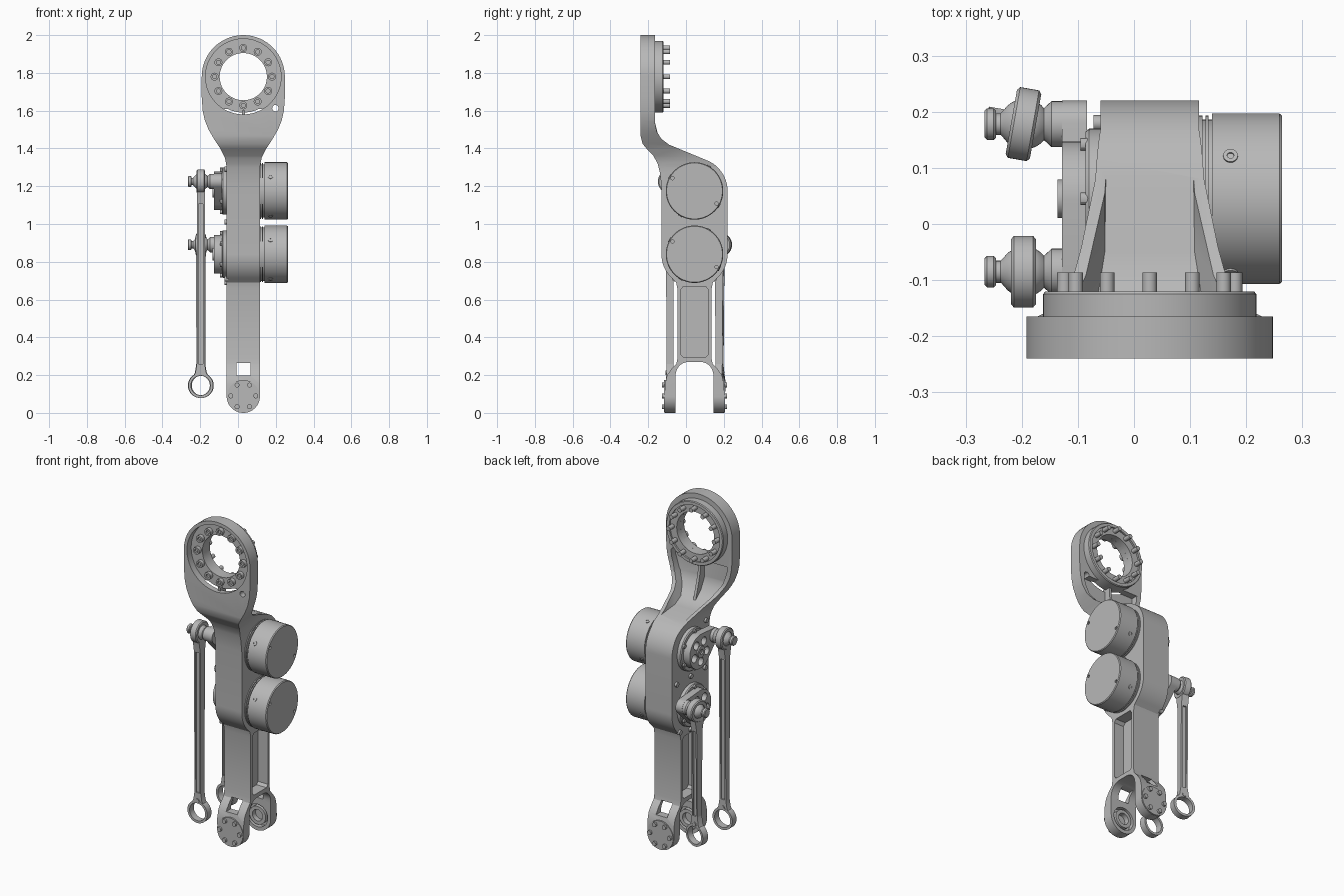
import bpy, bmesh
from math import sin, cos, pi, radians, atan2
from mathutils import Vector

if "Cube" in bpy.data.objects:
    bpy.data.objects.remove(bpy.data.objects["Cube"], do_unlink=True)

metal = bpy.data.materials.new("grey metal")
metal.use_nodes = True
GREY = (0.48, 0.48, 0.48, 1)
metal.diffuse_color = GREY
metal.node_tree.nodes["Principled BSDF"].inputs["Base Color"].default_value = GREY

CX, CY = 0.028, 0.045            # arm centre line
UP, LOW, HEAD = 1.175, 0.84, 1.78  # heights of motors and head ring


def place(axis, u, v, d):
    return (d, u, v) if axis == "x" else (u, d, v)


def finish(name, bm):
    bmesh.ops.remove_doubles(bm, verts=bm.verts, dist=1e-5)
    bmesh.ops.recalc_face_normals(bm, faces=bm.faces)
    mesh = bpy.data.meshes.new(name)
    bm.to_mesh(mesh)
    bm.free()
    mesh.materials.append(metal)
    ob = bpy.data.objects.new(name, mesh)
    bpy.context.collection.objects.link(ob)
    return ob


def prism(name, pts, axis, a, b):
    bm = bmesh.new()
    lo = [bm.verts.new(place(axis, u, v, a)) for u, v in pts]
    hi = [bm.verts.new(place(axis, u, v, b)) for u, v in pts]
    bm.faces.new(lo)
    bm.faces.new(hi)
    for i in range(len(pts)):
        j = (i + 1) % len(pts)
        bm.faces.new((lo[i], lo[j], hi[j], hi[i]))
    return finish(name, bm)


def lathe(name, prof, axis, u, v, seg=48):
    """Closed (radius, depth) outline turned about an axis through (u, v)."""
    bm = bmesh.new()
    rings = [[bm.verts.new(place(axis, u + r * cos(2 * pi * k / seg), v + r * sin(2 * pi * k / seg), d))
              for k in range(seg)] for r, d in prof]
    for i in range(len(prof)):
        a, b = rings[i], rings[(i + 1) % len(prof)]
        if prof[i][0] == 0 and prof[(i + 1) % len(prof)][0] == 0:
            continue
        for k in range(seg):
            m = (k + 1) % seg
            bm.faces.new((a[k], a[m], b[m], b[k]))
    return finish(name, bm)


def disc(name, axis, u, v, r, a, b, seg=48):
    return lathe(name, [(0, a), (r, a), (r, b), (0, b)], axis, u, v, seg)


def tube(name, axis, u, v, r1, r2, a, b):
    return lathe(name, [(r1, a), (r2, a), (r2, b), (r1, b)], axis, u, v)


def rect(u0, u1, v0, v1):
    return [(u0, v0), (u1, v0), (u1, v1), (u0, v1)]


def arc(u, v, r, a, b, n=16):
    return [(u + r * cos(radians(a + (b - a) * i / n)), v + r * sin(radians(a + (b - a) * i / n)))
            for i in range(n + 1)]


def boolean(ob, cutters, op="DIFFERENCE"):
    for c in cutters:
        c.hide_render = True
        m = ob.modifiers.new("cut", "BOOLEAN")
        m.operation, m.solver, m.object = op, "EXACT", c
    dg = bpy.context.evaluated_depsgraph_get()
    mesh = bpy.data.meshes.new_from_object(ob.evaluated_get(dg))
    ob.modifiers.clear()
    ob.data = mesh
    for c in cutters:
        bpy.data.objects.remove(c, do_unlink=True)
    return ob


def sym(half, c):
    """Mirror a half outline of (offset, height) about the line at c."""
    return [(c + o, h) for o, h in half] + [(c - o, h) for o, h in reversed(half)]


# Arm frame: side outline crossed with front outline
leg = [(0.155, -0.05), (0.157, 0.15), (0.145, 0.2), (0.12, 0.235), (0.096, 0.26), (0.09, 0.29), (0.09, 0.655), (0.097, 0.69)]
side = [(CY - o, z) for o, z in leg]
side += arc(CY, LOW, 0.175, 228, 180)
side += [(-0.13, 1.2), (-0.138, 1.27), (-0.15, 1.32), (-0.172, 1.36), (-0.205, 1.395), (-0.23, 1.425),
         (-0.24, 1.465), (-0.24, 2.1), (-0.165, 2.1), (-0.165, 1.54), (-0.155, 1.49), (-0.13, 1.45), (-0.09, 1.42)]
side += arc(CY, UP, 0.175, 66, 0) + arc(CY, LOW, 0.175, 0, -48)
side += [(CY + o, z) for o, z in reversed(leg)]
front = sym(arc(0, 0.088, 0.088, -85, 0) + [(0.088, 1.3), (0.097, 1.35), (0.122, 1.4), (0.155, 1.45), (0.184, 1.5),
            (0.204, 1.55), (0.215, 1.6), (0.22, 1.67)] + arc(0, HEAD, 0.22, 0, 88), CX)
frame = prism("arm_frame", side, "x", -0.5, 0.6)
boolean(frame, [prism("outline", front, "y", -0.6, 0.6)], "INTERSECT")

neck_side = [(0.125, 1.345), (-0.05, 1.36), (-0.12, 1.38), (-0.17, 1.425), (-0.205, 1.49), (-0.205, 1.61), (0.14, 1.61)]
neck = prism("neck_hollow", neck_side, "x", -0.4, 0.5)
boolean(neck, [prism("neck_outline", sym([(0.07, 1.3), (0.08, 1.36), (0.13, 1.45), (0.16, 1.5), (0.185, 1.58),
                                          (0.19, 1.7)], CX), "y", -0.5, 0.5)], "INTERSECT")
fork = sym([(0.1, -0.1), (0.1, 0.18)] + arc(0.03, 0.2, 0.07, 0, 88, 8), CY)
cuts = [neck, prism("fork_gap", fork, "x", -0.4, 0.5),
        disc("head_hole", "y", CX, HEAD, 0.125, -0.4, 0),
        disc("head_recess", "y", CX, HEAD, 0.2, -0.4, -0.2),
        disc("small_hole", "y", 0.198, 1.613, 0.017, -0.4, 0, 16),
        prism("window", rect(-0.008, 0.066, 0.197, 0.265), "y", -0.4, 0.4)]
panel = sym([(0.06, 0.295), (0.074, 0.31), (0.074, 0.65), (0.06, 0.668)], CY)
cuts += [prism("panel", panel, "x", a, b) for a, b in ((-0.3, 0.005), (0.05, 0.3))]
cuts += [disc("bearing_seat", "y", CX, 0.09, 0.068, CY - 0.13, CY + 0.13)]
boolean(frame, cuts)
prism("neck_rib", [(-0.22, 1.6), (-0.165, 1.6), (-0.165, 1.54), (-0.15, 1.48), (-0.12, 1.38), (-0.2, 1.44)],
      "x", CX - 0.008, CX + 0.008)

# Head mounting ring with bolts
lathe("head_ring", [(0.125, -0.2), (0.19, -0.2), (0.19, -0.125), (0.186, -0.12), (0.168, -0.12), (0.168, -0.13),
                    (0.125, -0.13)], "y", CX, HEAD, 64)
for i in range(12):
    a = 2 * pi * i / 12
    u, v = CX + 0.152 * cos(a), HEAD + 0.152 * sin(a)
    disc("head_bolt_shank", "y", u, v, 0.013, -0.15, -0.086, 14)
    lathe("head_bolt_cap", [(0, -0.19), (0.021, -0.19), (0.021, -0.222), (0.011, -0.222), (0.011, -0.212), (0, -0.212)],
          "y", u, v, 16)

# Fork end caps, bolts and bearings
for s in (-1, 1):
    disc("fork_cap", "y", CX, 0.088, 0.086, CY + s * 0.14, CY + s * 0.161)
    tube("fork_bearing", "y", CX, 0.09, 0.034, 0.054, CY + s * 0.1, CY + s * 0.145)
    for i in range(6):
        a = pi * i / 3
        disc("fork_bolt", "y", CX + 0.066 * cos(a), 0.09 + 0.066 * sin(a), 0.013, CY + s * 0.15, CY + s * 0.173, 14)

# Motors on one side, flanges and crank hubs on the other
for z in (UP, LOW):
    lathe("motor_collar", [(0, 0.1), (0.148, 0.1), (0.148, 0.122), (0.141, 0.122), (0.141, 0.127), (0.148, 0.127),
                           (0.148, 0.133), (0.141, 0.133), (0.141, 0.145), (0, 0.145)], "x", CY, z, 64)
    body = lathe("motor", [(0, 0.139), (0.152, 0.139), (0.152, 0.259), (0.148, 0.264), (0, 0.264)], "x", CY, z, 72)
    boolean(body, [disc("dimple", "x", CY + 0.135 * cos(a), z + 0.135 * sin(a), 0.009, 0.255, 0.3, 12)
                   for a in (radians(150), radians(-30))])
    for i in range(4):
        a = radians(60 + 90 * i)
        screw = tube("motor_screw", "x", 0, 0, 0.006, 0.013, -0.006, 0.003)
        screw.location = (0.172, CY + 0.152 * cos(a), z + 0.152 * sin(a))
        screw.rotation_euler = Vector((0, cos(a), sin(a))).to_track_quat("X", "Z").to_euler()
    lathe("output_flange", [(0, -0.04), (0.125, -0.04), (0.125, -0.08), (0.12, -0.086), (0, -0.086)], "x", CY, z)
    for i in range(6):
        a = radians(30 + 60 * i)
        disc("flange_bolt", "x", CY + 0.112 * cos(a), z + 0.112 * sin(a), 0.011, -0.095, -0.08, 12)
for y, z in ((-0.09, 1.01), (0.18, 1.01), (-0.06, 0.71), (0.15, 0.71), (-0.1, 1.29), (0.045, 0.69), (0.045, 1.01)):
    disc("frame_screw", "x", y, z, 0.014, -0.072, -0.05, 14)


def crank_and_rod(label, hub_z, end_y, tilt):
    end_z = hub_z + 0.05
    # Crank: outline around hub and pin, with lightening holes
    d = atan2(end_z - hub_z, end_y - CY) * 180 / pi
    outline = arc(CY, hub_z, 0.102, d + 68, d + 292, 32) + arc(end_y, end_z, 0.042, d - 68, d + 68, 14)
    crank = prism(label + "_crank", outline, "x", -0.128, -0.084)
    holes = [disc("hole", "x", CY + 0.061 * cos(a), hub_z + 0.061 * sin(a), 0.024, -0.2, -0.095, 20)
             for a in [radians(d + 36 + 72 * i) for i in range(5)]]
    boolean(crank, holes)
    tube(label + "_crank_boss", "x", CY, hub_z, 0.015, 0.034, -0.136, -0.11)
    # Stud with ball and end nut
    ball = [(0.045 * sin(radians(t)), -0.195 + 0.045 * cos(radians(t))) for t in range(35, 150, 14)]
    lathe(label + "_ball_stud", [(0, -0.1), (0.041, -0.1), (0.041, -0.147), (0.026, -0.163)] + ball +
          [(0.019, -0.238), (0.019, -0.246), (0.024, -0.246), (0.028, -0.25), (0.028, -0.262), (0.024, -0.266),
           (0, -0.266)], "x", end_y, end_z, 32)
    # Rod, built about its own axis, then set in place
    top = end_z
    ring = [(0.041, -0.02), (0.058, -0.022), (0.064, -0.017), (0.064, 0.017), (0.058, 0.022), (0.041, 0.02)]
    half = [(0.018, 0.2), (0.018, 0.3), (0.022, top - 0.12), (0.034, top - 0.05)]
    bar = prism(label + "_rod_bar", sym(half, 0), "x", -0.021, 0.021)
    boolean(bar, [prism("groove", rect(-0.012, 0.012, 0.26, top - 0.12), "y", s * 0.01, s * 0.1) for s in (-1, 1)])
    parts = [bar, lathe(label + "_rod_upper_eye", ring, "x", 0, top),
             tube(label + "_rod_lower_eye", "y", 0, 0.145, 0.052, 0.066, -0.02, 0.02),
             prism(label + "_rod_foot", sym([(0.04, 0.19), (0.028, 0.215), (0.021, 0.26)], 0), "y", -0.018, 0.018),
             disc(label + "_rod_pin", "y", 0, 0.213, 0.012, -0.023, 0.023, 16)]
    # Keep the lower eye open
    boolean(parts[3], [disc("eye_hole", "y", 0, 0.145, 0.058, -0.1, 0.1)])
    for p in parts:
        p.location = (-0.197, end_y, 0)
        p.rotation_euler.z = tilt


crank_and_rod("upper", UP, -0.085, 0)
crank_and_rod("lower", LOW, 0.178, radians(-10))

# Smooth the curved faces, keep the hard edges
for ob in bpy.context.scene.objects:
    ob.select_set(ob.type == "MESH")
bpy.context.view_layer.objects.active = frame
bpy.ops.object.shade_smooth_by_angle(angle=radians(30))
